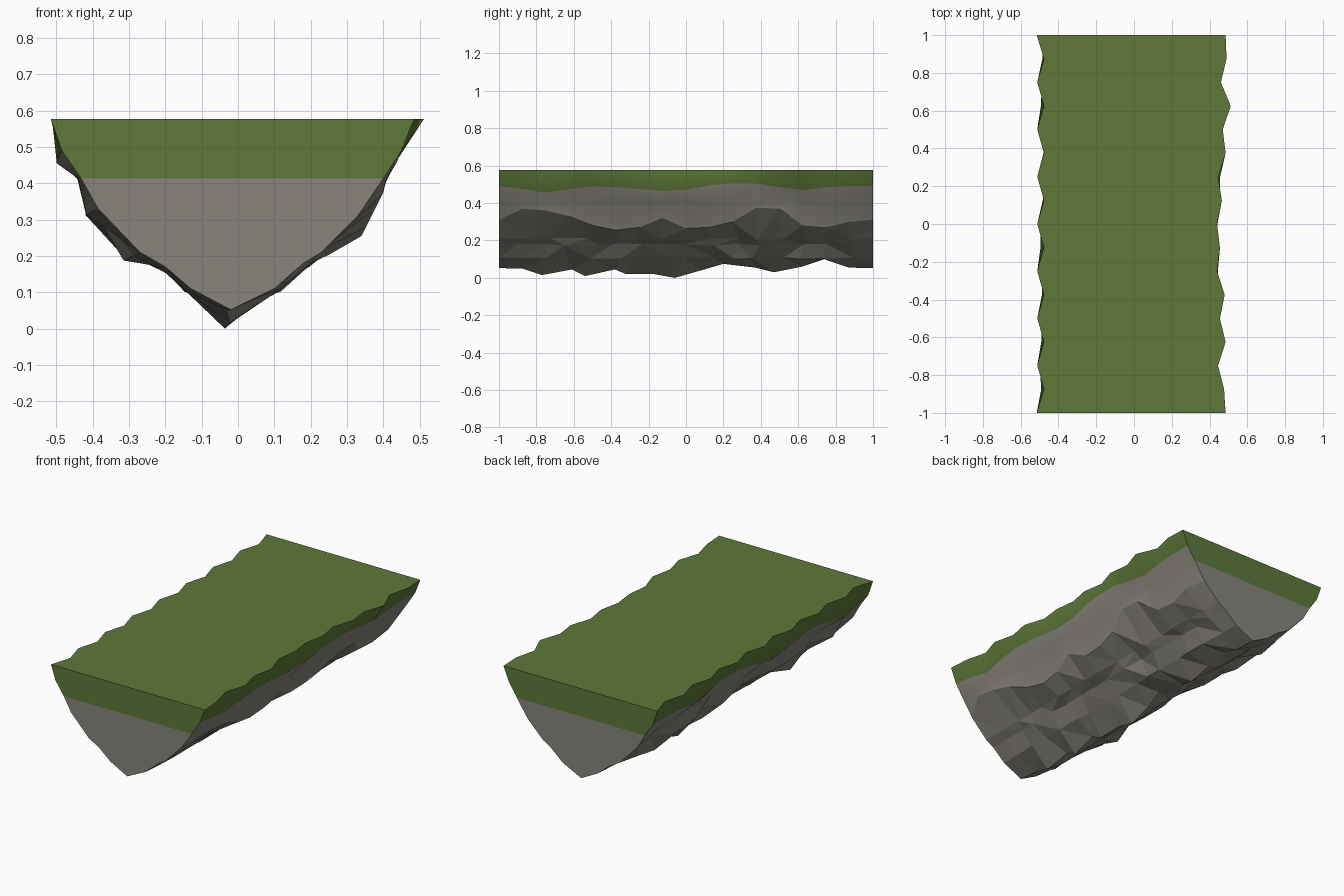
import bpy, bmesh, random

if "Cube" in bpy.data.objects:
    bpy.data.objects.remove(bpy.data.objects["Cube"])

random.seed(4)
N = 17                                   # stations along the ledge
TOP = 0.577


def material(name, rgb):
    m = bpy.data.materials.new(name)
    m.diffuse_color = (*rgb, 1)
    m.use_nodes = True
    m.node_tree.nodes["Principled BSDF"].inputs["Base Color"].default_value = m.diffuse_color
    return m


# Cross-section at both ends: left rim, down to the keel, up to right rim (x, z)
PROFILE = [(-.515, TOP), (-.485, .49), (-.432, .413), (-.385, .33), (-.27, .21),
           (-.20, .17), (-.13, .11), (-.02, .052), (.10, .11), (.18, .18),
           (.23, .21), (.33, .31), (.40, .413), (.45, .49), (.485, TOP)]
KEEL = 7
RIGHT_RIDGE = 11
LAST = len(PROFILE) - 1

# Variation along the length
rim_right = [.485, .477, .445, .485, .455, .48, .44, .455, .44,
             .465, .445, .485, .47, .512, .46, .49, .485]
grass_z = [.49, .475, .455, .475, .49, .485, .475, .465, .47,
           .495, .505, .505, .485, .47, .485, .49, .49]
ridge_z = [.31, .37, .36, .33, .28, .255, .27, .32, .265,
           .27, .30, .375, .37, .28, .27, .30, .31]
keel_y = [-1, -.875, -.77, -.61, -.54, -.38, -.32, -.17, -.06,
          .08, .2, .37, .47, .62, .74, .87, 1]
keel_z = [.052, .05, .015, .045, .01, .045, .02, .02, 0,
          .04, .075, .055, .03, .06, .1, .055, .052]


def point(i, j):
    """Position of profile point j at station i."""
    x, z = PROFILE[j]
    y = -1 + 2 * i / (N - 1)
    if i in (0, N - 1):
        return x, y, z
    if j == 0:                                        # zigzag left rim
        x = -.512 if i % 2 == 0 else -.477
    elif j == LAST:
        x = rim_right[i]
    elif j in (1, LAST - 1):                          # wavy turf edge
        z = grass_z[i]
        x += (z - .49) * .4
    elif j == KEEL:
        x, y, z = -.025 + random.uniform(-.012, .012), keel_y[i], keel_z[i]
    elif j == RIGHT_RIDGE:                            # craggy right ridge
        z = ridge_z[i]
        x = .34 + .5 * (z - .255)
    elif j in (2, LAST - 2):                          # smooth upper rock
        x += random.uniform(-.008, .012) * (1 if x > 0 else -1)
    else:                                             # rough lower rock
        out = random.uniform(-.012, .03) * (1.5 if j in (3, 4) else .6)
        x += out * (1 if x > 0 else -1)
        z -= out * .5
        y += random.uniform(-.03, .03)
    return x, y, z


bm = bmesh.new()
grid = [[bm.verts.new(point(i, j)) for j in range(LAST + 1)] for i in range(N)]


def face(verts, mat, smooth=False):
    f = bm.faces.new(verts)
    f.material_index = mat
    f.smooth = smooth
    return f


# Sides: turf strip, smooth upper rock, faceted lower rock
rough = []
for i in range(N - 1):
    for j in range(LAST):
        quad = [grid[i][j], grid[i][j + 1], grid[i + 1][j + 1], grid[i + 1][j]]
        depth = min(j, LAST - 1 - j)
        f = face(quad, 0 if depth == 0 else 1, depth < 3)
        if depth >= 3:
            rough.append(f)
bmesh.ops.triangulate(bm, faces=rough)

# Flat grass top
face([r[0] for r in grid] + [r[LAST] for r in reversed(grid)], 0)

# End caps: turf band over rock
for row in (grid[0], grid[-1]):
    face(row[:3] + row[-3:], 0)
    face(row[2:-2], 1)

bmesh.ops.recalc_face_normals(bm, faces=bm.faces)
mesh = bpy.data.meshes.new("rock_ledge")
bm.to_mesh(mesh)
bm.free()
mesh.materials.append(material("grass green", (.112, .188, .041)))
mesh.materials.append(material("rock grey", (.246, .231, .202)))
bpy.context.collection.objects.link(bpy.data.objects.new("rock_ledge", mesh))
